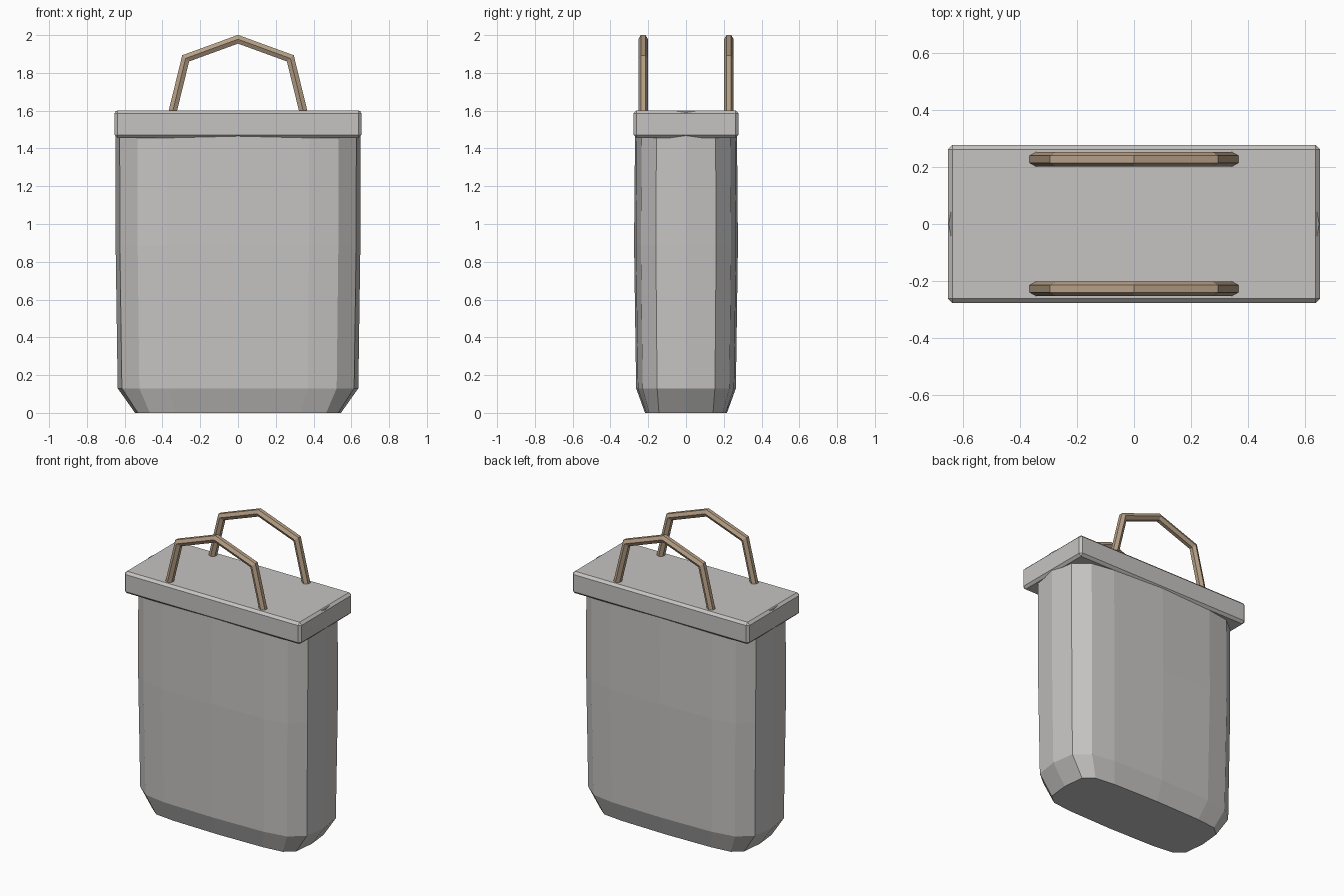
import bpy, bmesh
from mathutils import Vector

if "Cube" in bpy.data.objects:
    bpy.data.objects.remove(bpy.data.objects["Cube"], do_unlink=True)


def material(name, color):
    m = bpy.data.materials.new(name)
    m.use_nodes = True
    m.diffuse_color = (*color, 1)
    m.node_tree.nodes["Principled BSDF"].inputs["Base Color"].default_value = (*color, 1)
    return m


GREY = material("warm grey", (0.56, 0.55, 0.54))
TAN = material("tan leather", (0.47, 0.35, 0.24))


def loft(name, rings, mat):
    """Skin a list of equal-length point rings and cap both ends."""
    bm = bmesh.new()
    loops = [[bm.verts.new(p) for p in ring] for ring in rings]
    n = len(loops[0])
    for a, b in zip(loops, loops[1:]):
        for i in range(n):
            j = (i + 1) % n
            bm.faces.new((a[i], a[j], b[j], b[i]))
    bm.faces.new(loops[0][::-1])
    bm.faces.new(loops[-1])
    bmesh.ops.recalc_face_normals(bm, faces=bm.faces)
    mesh = bpy.data.meshes.new(name)
    bm.to_mesh(mesh)
    bm.free()
    mesh.materials.append(mat)
    obj = bpy.data.objects.new(name, mesh)
    bpy.context.collection.objects.link(obj)
    return obj


def mirrored(quarter):
    """Turn a quarter outline (+x to +y) into a closed outline."""
    half = quarter + [(-x, y) for x, y in quarter[-2::-1]]
    return half + [(x, -y) for x, y in half[-2:0:-1]]


# Bag body: a soft rounded section with a chamfered foot
foot = mirrored([(0.545, 0), (0.53, 0.143), (0.467, 0.195), (0.33, 0.21), (0, 0.217)])
side = mirrored([(1, 0), (0.965, 0.58), (0.82, 0.87), (0.58, 0.965), (0, 1)])
rings = [[(x, y, 0) for x, y in foot]]
for z, sx, sy in [(0.13, 0.637, 0.264), (0.89, 0.648, 0.275), (1.46, 0.649, 0.27), (1.597, 0.649, 0.265)]:
    rings.append([(x * sx, y * sy, z) for x, y in side])
loft("bag_body", rings, GREY)

# Rim slab closing the top
corners = [(1, 1), (-1, 1), (-1, -1), (1, -1)]
rim = loft("top_rim", [[(x * 0.653, y * 0.277, z) for x, y in corners] for z in (1.456, 1.602)], GREY)
bevel = rim.modifiers.new("edge_bevel", "BEVEL")
bevel.width = 0.016
bevel.segments = 1

# Handles: hexagonal straps swept along an arched path with mitred joints
path = [Vector((x, 0, z)) for x, z in
        [(-0.357, 1.55), (-0.277, 1.877), (0, 1.978), (0.277, 1.877), (0.357, 1.55)]]
R = 0.025
hexagon = [(R, 0), (R / 2, 0.866 * R), (-R / 2, 0.866 * R),
           (-R, 0), (-R / 2, -0.866 * R), (R / 2, -0.866 * R)]


def handle(name, y):
    rings = []
    for i, p in enumerate(path):
        d_in = (p - path[max(i - 1, 0)]).normalized()
        d_out = (path[min(i + 1, len(path) - 1)] - p).normalized()
        tangent = (d_in + d_out).normalized()
        miter = 1 / max(tangent.dot(d_out), tangent.dot(d_in))
        normal = Vector((-tangent.z, 0, tangent.x)) * miter
        rings.append([p + Vector((0, y + a, 0)) + normal * b for a, b in hexagon])
    loft(name, rings, TAN)


handle("front_handle", -0.227)
handle("back_handle", 0.227)
